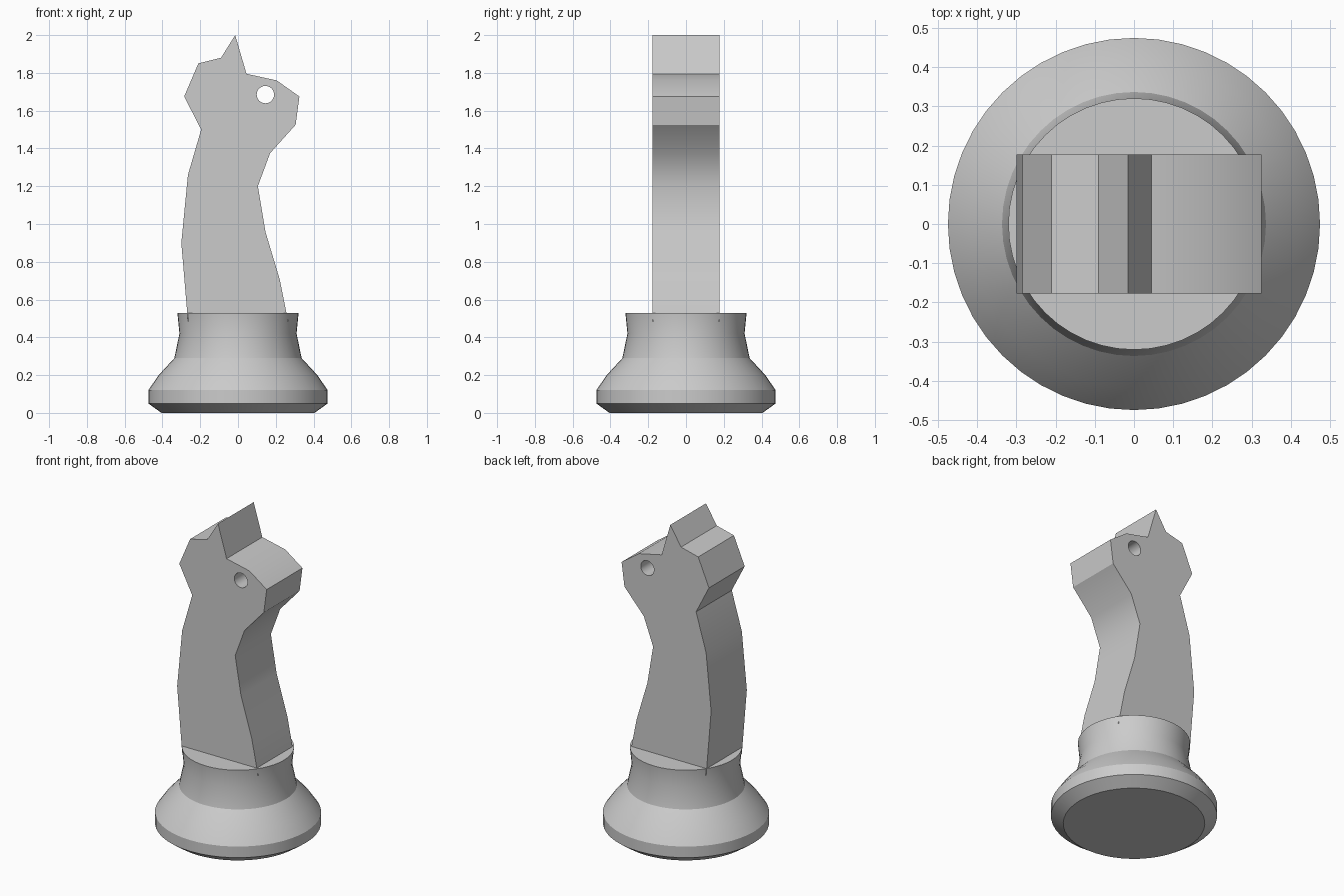
import bpy, bmesh, math

cube = bpy.data.objects.get("Cube")
if cube:
    bpy.data.objects.remove(cube, do_unlink=True)

grey = bpy.data.materials.new("light_grey")
grey.use_nodes = True
colour = (0.6, 0.6, 0.6, 1)
grey.diffuse_color = colour
grey.node_tree.nodes["Principled BSDF"].inputs["Base Color"].default_value = colour


def make_object(name, bm):
    bmesh.ops.recalc_face_normals(bm, faces=bm.faces)
    mesh = bpy.data.meshes.new(name)
    bm.to_mesh(mesh)
    bm.free()
    mesh.materials.append(grey)
    obj = bpy.data.objects.new(name, mesh)
    bpy.context.collection.objects.link(obj)
    return obj


def prism(name, outline, half_depth):
    """Extrude an x-z outline symmetrically along y."""
    bm = bmesh.new()
    face = bm.faces.new([bm.verts.new((x, -half_depth, z)) for x, z in outline])
    new = bmesh.ops.extrude_face_region(bm, geom=[face])["geom"]
    verts = [v for v in new if isinstance(v, bmesh.types.BMVert)]
    bmesh.ops.translate(bm, verts=verts, vec=(0, 2 * half_depth, 0))
    return make_object(name, bm)


def lathe(name, profile, segments):
    """Revolve a radius-height profile about z and cap both ends."""
    bm = bmesh.new()
    rings = []
    for r, z in profile:
        rings.append([bm.verts.new((r * math.cos(a), r * math.sin(a), z))
                      for a in (math.tau * i / segments for i in range(segments))])
    for low, high in zip(rings, rings[1:]):
        for i in range(segments):
            j = (i + 1) % segments
            bm.faces.new((low[i], low[j], high[j], high[i]))
    bm.faces.new(rings[0])
    bm.faces.new(rings[-1])
    return make_object(name, bm)


def smooth(obj):
    bpy.ops.object.select_all(action='DESELECT')
    obj.select_set(True)
    bpy.context.view_layer.objects.active = obj
    bpy.ops.object.shade_smooth_by_angle(angle=math.radians(30))


# Turned base
base = lathe("base", [(0.405, 0), (0.475, 0.05), (0.475, 0.12), (0.42, 0.2),
                      (0.337, 0.29), (0.31, 0.42), (0.321, 0.53)], 48)

# Horse head and neck, from the ear clockwise
head = prism("horse_head", [
    (-0.015, 2.0), (0.045, 1.795), (0.205, 1.76), (0.325, 1.675), (0.305, 1.525),
    (0.17, 1.375), (0.105, 1.2), (0.145, 0.96), (0.22, 0.71), (0.265, 0.485),
    (-0.265, 0.485), (-0.3, 0.9), (-0.265, 1.26), (-0.195, 1.5),
    (-0.285, 1.675), (-0.21, 1.85), (-0.09, 1.88)], 0.178)

# Eye hole drilled through the head
eye = [(0.145 + 0.046 * math.cos(math.tau * i / 32),
        1.685 + 0.046 * math.sin(math.tau * i / 32)) for i in range(32)]
cutter = prism("eye_cutter", eye, 0.3)
cutter.hide_render = True
drill = head.modifiers.new("eye_hole", 'BOOLEAN')
drill.operation = 'DIFFERENCE'
drill.solver = 'EXACT'
drill.object = cutter
bpy.context.view_layer.objects.active = head
bpy.ops.object.modifier_apply(modifier=drill.name)
bpy.data.objects.remove(cutter, do_unlink=True)

for part in (base, head):
    smooth(part)
